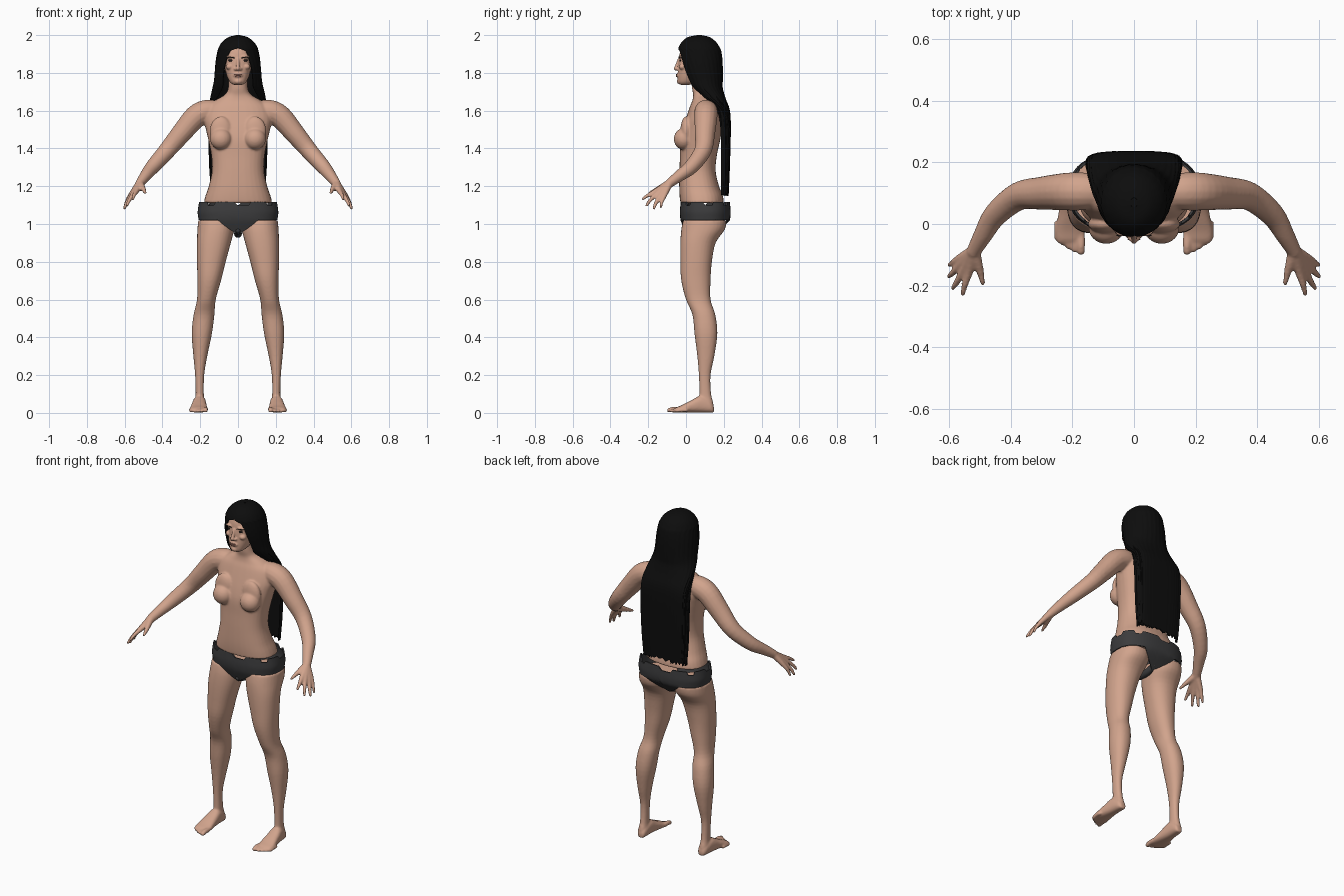
import bpy, bmesh, math, random
from math import sin, cos, pi, radians
from mathutils import Vector, Matrix
from mathutils.bvhtree import BVHTree

random.seed(4)
cube = bpy.data.objects.get("Cube")
if cube:
    bpy.data.objects.remove(cube, do_unlink=True)


def material(name, rgb):
    m = bpy.data.materials.new(name)
    m.use_nodes = True
    m.diffuse_color = (*rgb, 1)
    m.node_tree.nodes["Principled BSDF"].inputs["Base Color"].default_value = (*rgb, 1)
    return m


SKIN = material("skin", (0.64, 0.37, 0.265))
HAIR = material("black hair", (0.004, 0.004, 0.004))
CLOTH = material("charcoal cloth", (0.045, 0.045, 0.047))
DARK = material("dark eye paint", (0.012, 0.009, 0.008))
LIPS = material("lips", (0.42, 0.2, 0.15))


def spline(rows, steps=4):
    """Catmull-Rom interpolation of equal-length tuples."""
    out = []
    for i in range(len(rows) - 1):
        quad = zip(rows[max(i - 1, 0)], rows[i], rows[i + 1], rows[min(i + 2, len(rows) - 1)])
        quad = list(quad)
        for k in range(steps):
            t = k / steps
            out.append([b + 0.5 * t * (c - a + t * (2 * a - 5 * b + 4 * c - d + t * (3 * (b - c) + d - a)))
                        for a, b, c, d in quad])
    return out + [list(rows[-1])]


def spow(v, e):
    return math.copysign(abs(v) ** e, v)


def ring(center, u, v, power=2.0, n=32):
    e = 2 / power
    return [center + u * spow(cos(2 * pi * k / n), e) + v * spow(sin(2 * pi * k / n), e) for k in range(n)]


def loft(bm, rings, closed=True, caps=True):
    vs = [[bm.verts.new(p) for p in r] for r in rings]
    n = len(vs[0])
    for a, b in zip(vs, vs[1:]):
        for k in range(n if closed else n - 1):
            j = (k + 1) % n
            bm.faces.new((a[k], a[j], b[j], b[k]))
    if caps:
        bm.faces.new(vs[0])
        bm.faces.new(vs[-1])


def tube(bm, rows, steps=4):
    """Round limb through (x, y, z, radius) rows, with rounded ends."""
    pts = spline(rows, steps)
    rings = []
    for i, p in enumerate(pts):
        t = (Vector(pts[min(i + 1, len(pts) - 1)][:3]) - Vector(pts[max(i - 1, 0)][:3])).normalized()
        u = t.orthogonal().normalized() if i == 0 else (u - t * u.dot(t)).normalized()
        rings.append(ring(Vector(p[:3]), u * p[3], t.cross(u) * p[3], n=16))
    loft(bm, rings)
    for p in (pts[0], pts[-1]):
        ball(bm, p[:3], (p[3],) * 3)


def ball(bm, center, radii, tilt=0):
    mat = Matrix.Translation(center) @ Matrix.Rotation(tilt, 4, 'Y') @ Matrix.Diagonal((*radii, 1))
    bmesh.ops.create_uvsphere(bm, u_segments=20, v_segments=12, radius=1, matrix=mat)


def stack(bm, rows, power, s=1):
    """Horizontal rings from (z, x0, x1, front y, back y) rows."""
    loft(bm, [ring(Vector((s * (a + b) / 2, (f + g) / 2, z)), Vector(((b - a) / 2, 0, 0)),
                   Vector((0, (g - f) / 2, 0)), power) for z, a, b, f, g in spline(rows)])


def finish(name, bm, mat, voxel=0, smooth=5, thick=0):
    bmesh.ops.recalc_face_normals(bm, faces=bm.faces[:])
    me = bpy.data.meshes.new(name)
    bm.to_mesh(me)
    bm.free()
    me.materials.append(mat)
    ob = bpy.data.objects.new(name, me)
    bpy.context.collection.objects.link(ob)
    bpy.ops.object.select_all(action='DESELECT')
    ob.select_set(True)
    bpy.context.view_layer.objects.active = ob
    if voxel:
        m = ob.modifiers.new("blend", 'REMESH')
        m.mode, m.voxel_size = 'VOXEL', voxel
        m = ob.modifiers.new("soften", 'SMOOTH')
        m.factor, m.iterations = 0.5, smooth
    if thick:
        m = ob.modifiers.new("thickness", 'SOLIDIFY')
        m.thickness, m.offset = thick, 0
    for m in list(ob.modifiers):
        bpy.ops.object.modifier_apply(modifier=m.name)
    bpy.ops.object.shade_smooth_by_angle(angle=radians(50))
    return ob


def mirrored(rows, s):
    return [(s * r[0], *r[1:]) for r in rows]


# Torso, neck, arms and hands blended into one skin
bm = bmesh.new()
torso = [(1.112, .182, -.03, .2), (1.15, .172, -.034, .195), (1.2, .155, -.036, .175), (1.28, .138, -.035, .157),
         (1.36, .141, -.032, .163), (1.44, .156, -.03, .18), (1.5, .17, -.018, .19), (1.56, .182, 0, .195),
         (1.62, .165, .02, .188), (1.655, .12, .034, .175), (1.685, .07, .038, .16), (1.72, .052, .032, .14),
         (1.79, .05, .03, .135)]
stack(bm, [(z, -w, w, f, b) for z, w, f, b in torso], 2.4)
arm = [(.12, .105, 1.6, .055), (.17, .106, 1.595, .062), (.225, .105, 1.567, .061), (.3, .1, 1.48, .054),
       (.375, .09, 1.39, .046), (.45, .03, 1.305, .039), (.49, -.035, 1.255, .031), (.52, -.088, 1.215, .024)]
wrist = (.52, -.088, 1.215, .021)
fingers = [[(.535, -.152, 1.178, .0145), (.55, -.2, 1.153, .0105), (.556, -.228, 1.133, .008)],
           [(.55, -.145, 1.168, .0145), (.576, -.19, 1.125, .0105), (.588, -.208, 1.098, .008)],
           [(.562, -.13, 1.158, .014), (.59, -.16, 1.11, .0105), (.601, -.17, 1.083, .008)],
           [(.57, -.113, 1.152, .013), (.592, -.128, 1.115, .009), (.6, -.133, 1.09, .0075)],
           [(.507, -.13, 1.195, .016), (.497, -.165, 1.178, .0115), (.491, -.193, 1.165, .008)]]
for s in (1, -1):
    tube(bm, mirrored(arm, s))
    for f in fingers:
        tube(bm, mirrored([wrist] + f, s))
    ball(bm, (s * .09, -.012, 1.45), (.058, .053, .057))
    ball(bm, (s * .09, .0, 1.49), (.06, .03, .08))
finish("upper_body", bm, SKIN, voxel=.0055, smooth=7)

# Head with nose, jaw and ears
bm = bmesh.new()
head = [(1.737, .024, -.032, .02), (1.75, .042, -.042, .06), (1.78, .058, -.044, .11), (1.82, .068, -.042, .14),
        (1.87, .075, -.038, .16), (1.915, .075, -.03, .163), (1.955, .06, -.008, .145), (1.98, .03, .03, .11)]
stack(bm, [(z, -w, w, f, b) for z, w, f, b in head], 2.4)
tube(bm, [(0, -.036, 1.872, .008), (0, -.048, 1.84, .009), (0, -.054, 1.823, .011)])
ball(bm, (0, -.04, 1.787), (.026, .012, .013))
ball(bm, (0, -.036, 1.755), (.02, .013, .014))
for s in (1, -1):
    ball(bm, (s * .013, -.044, 1.82), (.009, .01, .008))
    ball(bm, (s * .036, -.026, 1.886), (.026, .014, .008))
    ball(bm, (s * .045, -.018, 1.832), (.02, .02, .016))
    ball(bm, (s * .076, .06, 1.84), (.008, .017, .028))
skull = finish("head", bm, SKIN, voxel=.004, smooth=4)

# Eyes, brows and lips laid on the face
face = BVHTree.FromObject(skull, bpy.context.evaluated_depsgraph_get())


def painted(name, mat, spots):
    bm = bmesh.new()
    for x, z, rx, rz, tilt in spots:
        hit = face.ray_cast(Vector((x, -1, z)), Vector((0, 1, 0)))[0]
        ball(bm, hit, (rx, .0035, rz), tilt)
    finish(name, bm, mat)


painted("eyes", DARK, [(s * .036, 1.865, .016, .006, -s * .1) for s in (1, -1)])
painted("eyebrows", DARK, [(s * x, z, .011, .0028, t * s) for s in (1, -1)
                           for x, z, t in ((.027, 1.881, -.25), (.046, 1.884, .1))])
painted("mouth", LIPS, [(0, 1.791, .021, .004, 0), (0, 1.783, .017, .005, 0)])

# Legs and feet
leg = [(1.02, .018, .21, -.015, .215), (.97, .02, .215, -.025, .205), (.9, .038, .217, -.03, .157),
       (.8, .065, .217, -.03, .137), (.7, .09, .215, -.025, .13), (.6, .118, .217, 0, .13),
       (.52, .125, .235, .034, .155), (.42, .138, .245, .045, .166), (.3, .163, .236, .06, .15),
       (.2, .179, .227, .068, .13), (.1, .181, .224, .071, .133), (.05, .177, .228, .066, .145),
       (.015, .18, .225, .07, .143)]
foot = [(.148, .2, .016, .03), (.13, .202, .027, .06), (.08, .204, .034, .088), (.03, .206, .04, .066),
        (-.02, .208, .047, .04), (-.05, .207, .046, .028), (-.062, .206, .042, .02)]
for s, side in ((1, "left"), (-1, "right")):
    bm = bmesh.new()
    stack(bm, leg, 2.2, s)
    loft(bm, [ring(Vector((s * x, y, h / 2 + .002)), Vector((w, 0, 0)), Vector((0, 0, h / 2)), 2.5)
              for y, x, w, h in spline(foot)])
    for k in range(5):
        r = .0135 if k == 0 else .0095
        x, y = .172 + .0185 * k + (.004 if k else 0), -.09 + .004 * k + .0017 * k * k
        tube(bm, mirrored([(x, y + .05, r + .005, r), (x, y + .02, r + .005, r), (x, y, r, r * .9)], s))
    finish(side + "_leg", bm, SKIN, voxel=.006, smooth=4)

# Briefs with a ragged waistband, dipping front and back
bm = bmesh.new()
N, M = 96, 8
rows = []
for m in range(M + 1):
    t, row = m / M, []
    for k in range(N):
        a = 2 * pi * k / N
        ex, ey = spow(cos(a), .8), spow(sin(a), .8)
        top = 1.108 + (.009 if (k // 4) % 3 else -.01)
        dip = .078 * max(0, 1 - abs(ex) * 2) ** .8
        z = top + (1.022 - dip - top) * t
        bulge = 1 - .9 * abs(z - 1.062) ** 1.1
        pull = max(0, 1.022 - z) * (.3 if ey < 0 else .9)
        row.append(Vector((.21 * bulge * ex, .102 + (.131 * bulge - pull) * ey, z)))
    rows.append(row)
loft(bm, rows, caps=False)
finish("briefs", bm, CLOTH, thick=.008)
bm = bmesh.new()
tube(bm, [(0, .0, .965, .014), (0, .05, .95, .02), (0, .12, .95, .02), (0, .165, .97, .014)])
finish("briefs_gusset", bm, CLOTH)

# Long straight hair: a cap that opens at the face and falls as a back curtain
hair = [(1.995, .012, .055, .085, 180, 1), (1.985, .05, .01, .125, 180, 1), (1.96, .082, -.02, .157, 180, 1),
        (1.932, .099, -.036, .175, 179, 1), (1.915, .104, -.038, .182, 157, 1), (1.87, .112, -.035, .188, 148, 1),
        (1.82, .117, -.025, .19, 142, 1), (1.76, .122, 0, .19, 140, 1), (1.72, .13, .03, .19, 142, .95),
        (1.665, .142, .09, .205, 130, .85), (1.6, .15, .145, .228, 108, .7), (1.5, .152, .16, .233, 98, .6),
        (1.3, .147, .165, .228, 96, .6), (1.16, .136, .17, .222, 96, .6)]
bm = bmesh.new()
rings, cols = [], 72
jag = [random.uniform(-.012, .012) for _ in range(cols + 1)]
levels = spline(hair, 4)
for i, (z, w, f, b, arc, e) in enumerate(levels):
    row = []
    for k in range(cols + 1):
        a = radians(min(arc, 180)) * (2 * k / cols - 1)
        wave = 1 + .012 * sin(k * 1.9) * min(1, i / 20)
        drop = jag[k] if i == len(levels) - 1 else 0
        row.append(Vector((w * wave * spow(sin(a), e), (f + b) / 2 + (b - f) / 2 * wave * spow(cos(a), e), z + drop)))
    rings.append(row)
loft(bm, rings, closed=False, caps=False)
bm.faces.new([bm.verts.new(p + Vector((0, 0, .001))) for p in rings[0][:-1]])
bmesh.ops.remove_doubles(bm, verts=bm.verts[:], dist=.0012)
finish("long_hair", bm, HAIR, thick=.008)
